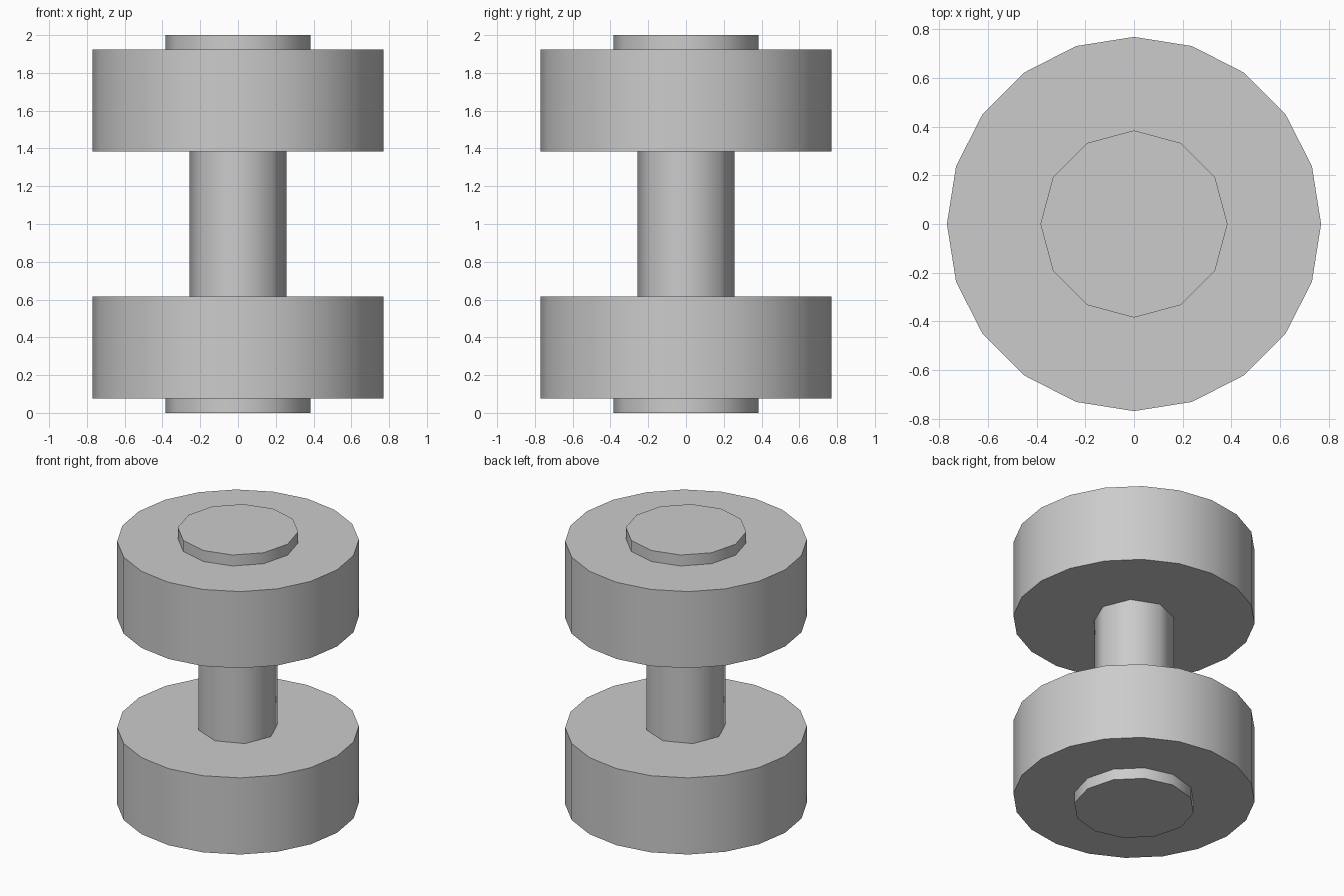
import bpy, math

if "Cube" in bpy.data.objects:
    bpy.data.objects.remove(bpy.data.objects["Cube"])

R = 10 / 13  # weight radius


def cylinder(name, radius, z0, z1, sides):
    bpy.ops.mesh.primitive_cylinder_add(
        vertices=sides, radius=radius, depth=z1 - z0, location=(0, 0, (z0 + z1) / 2))
    ob = bpy.context.object
    ob.name = name
    # smooth round walls, crisp rims
    bpy.ops.object.shade_smooth_by_angle(angle=math.radians(60))
    return ob


# Grip bar
cylinder("grip_bar", R / 3, 0.615, 1.385, 8)

# Weights and end caps, mirrored about mid height
for side, flip in (("bottom", False), ("top", True)):
    for part, radius, z0, z1, sides in (
            ("weight", R, 0.077, 0.615, 20),
            ("end_cap", R / 2, 0.0, 0.077, 12)):
        if flip:
            z0, z1 = 2 - z1, 2 - z0
        cylinder(f"{side}_{part}", radius, z0, z1, sides)
